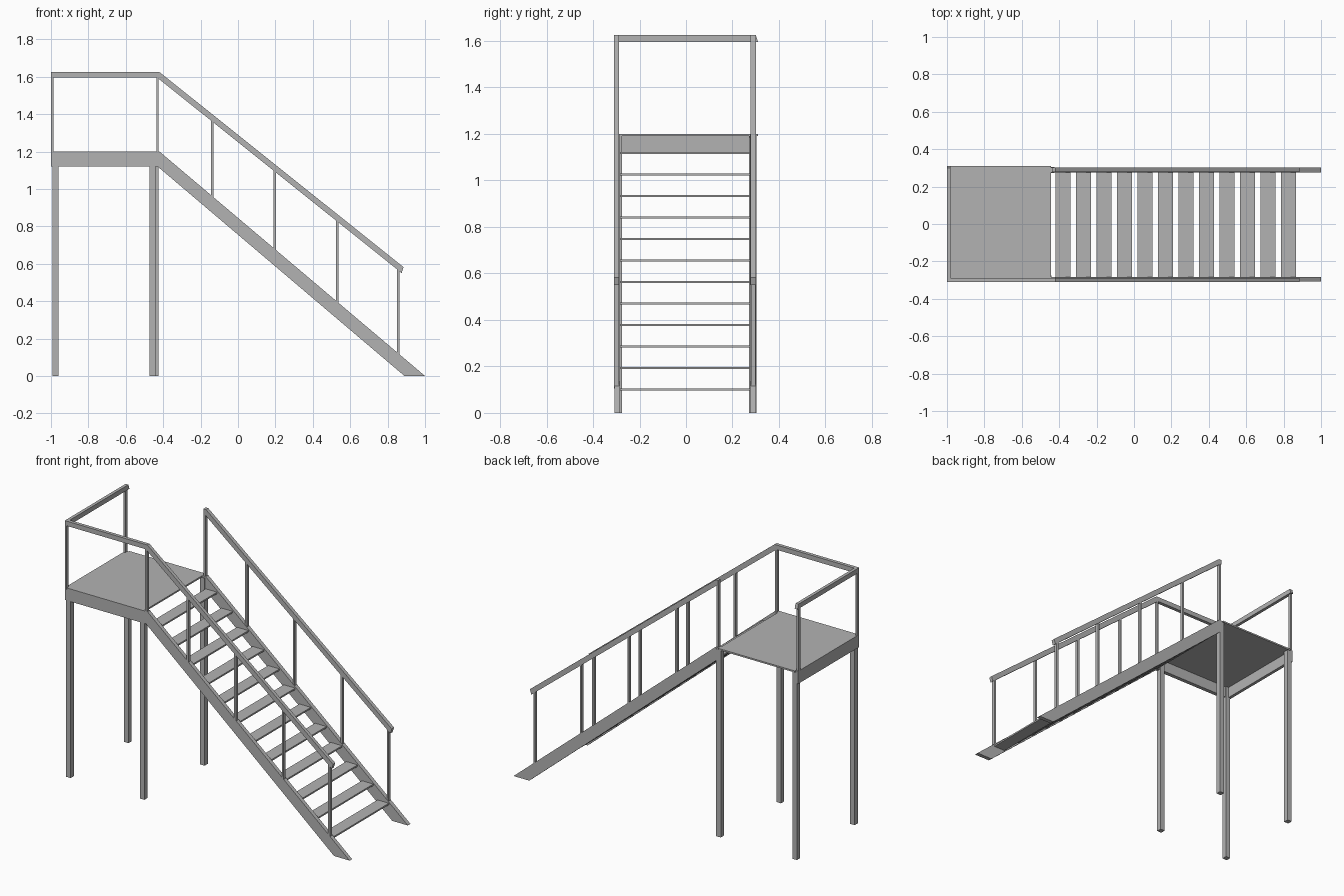
import bpy, bmesh

if "Cube" in bpy.data.objects:
    bpy.data.objects.remove(bpy.data.objects["Cube"])

grey = bpy.data.materials.new("plain_grey")
grey.diffuse_color = (0.45, 0.45, 0.45, 1)
grey.use_nodes = True
grey.node_tree.nodes["Principled BSDF"].inputs["Base Color"].default_value = grey.diffuse_color


def prism(name, pts, lo, hi, axis="y"):
    """Extrude a side profile: (x, z) along y, or (y, z) along x."""
    bm = bmesh.new()

    def co(p, d):
        return (p[0], d, p[1]) if axis == "y" else (d, p[0], p[1])
    a = [bm.verts.new(co(p, lo)) for p in pts]
    b = [bm.verts.new(co(p, hi)) for p in pts]
    bm.faces.new(a)
    bm.faces.new(b[::-1])
    n = len(pts)
    for i in range(n):
        j = (i + 1) % n
        bm.faces.new((a[i], b[i], b[j], a[j]))
    bmesh.ops.recalc_face_normals(bm, faces=bm.faces)
    me = bpy.data.meshes.new(name)
    bm.to_mesh(me)
    bm.free()
    me.materials.append(grey)
    ob = bpy.data.objects.new(name, me)
    bpy.context.collection.objects.link(ob)
    return ob


def box(name, x0, x1, y0, y1, z0, z1):
    return prism(name, [(x0, z0), (x1, z0), (x1, z1), (x0, z1)], y0, y1)


def stringer_top(x):
    return 1.2 - (x + 0.42) * 1.2 / 1.42


def rail_under(x):
    return 1.59 - (x + 0.42) * 0.803


# Platform deck and left skirt
box("platform_deck", -0.98, -0.445, -0.285, 0.31, 1.19, 1.2)
box("platform_left_skirt", -1, -0.98, -0.308, 0.303, 1.12, 1.2)

# Stringers: the front one continues along the platform as a skirt
slope = [(-0.42, 1.2), (1, 0), (0.89, 0), (-0.43, 1.12)]
prism("front_stringer", [(-1, 1.12), (-1, 1.2)] + slope, -0.308, -0.283)
prism("back_stringer", [(-0.445, 1.12), (-0.445, 1.2)] + slope, 0.276, 0.302)

# Treads
for i in range(12):
    x = -0.42 + i * 0.1097
    z = 1.113 - i * 0.0925
    box("tread", x, x + 0.08, -0.285, 0.277, z, z + 0.01)

# Legs
for x, y, top in ((-0.992, -0.308, 1.19), (-0.992, 0.272, 1.19),
                  (-0.474, -0.308, 1.19), (-0.457, 0.272, 1.19)):
    box("leg", x, x + 0.032, y, y + 0.032, 0, top)

# Handrails
rail = [(-0.42, 1.625), (0.885, 0.582), (0.875, 0.55), (0.858, 0.564), (-0.432, 1.595)]
prism("front_handrail", [(-1, 1.595), (-1, 1.625)] + rail, -0.31, -0.288)
prism("back_handrail", [(-0.438, 1.595), (-0.438, 1.625)] + rail, 0.278, 0.302)
prism("left_handrail", [(-0.31, 1.595), (-0.31, 1.625), (0.3, 1.625), (0.31, 1.595)],
      -1, -0.98, "x")

# Railing posts on the platform and down both sides of the stairs
for x, y in ((-1, -0.309), (-1, 0.279), (-0.437, -0.309), (-0.437, 0.279)):
    box("platform_post", x, x + 0.013, y, y + 0.02, 1.19, 1.6)
for x in (-0.145, 0.19, 0.524, 0.85):
    w = x + 0.013
    pts = [(x, stringer_top(x) - 0.01), (w, stringer_top(w) - 0.01),
           (w, rail_under(w) + 0.01), (x, rail_under(x) + 0.01)]
    for y in (-0.309, 0.279):
        prism("stair_post", pts, y, y + 0.02)
